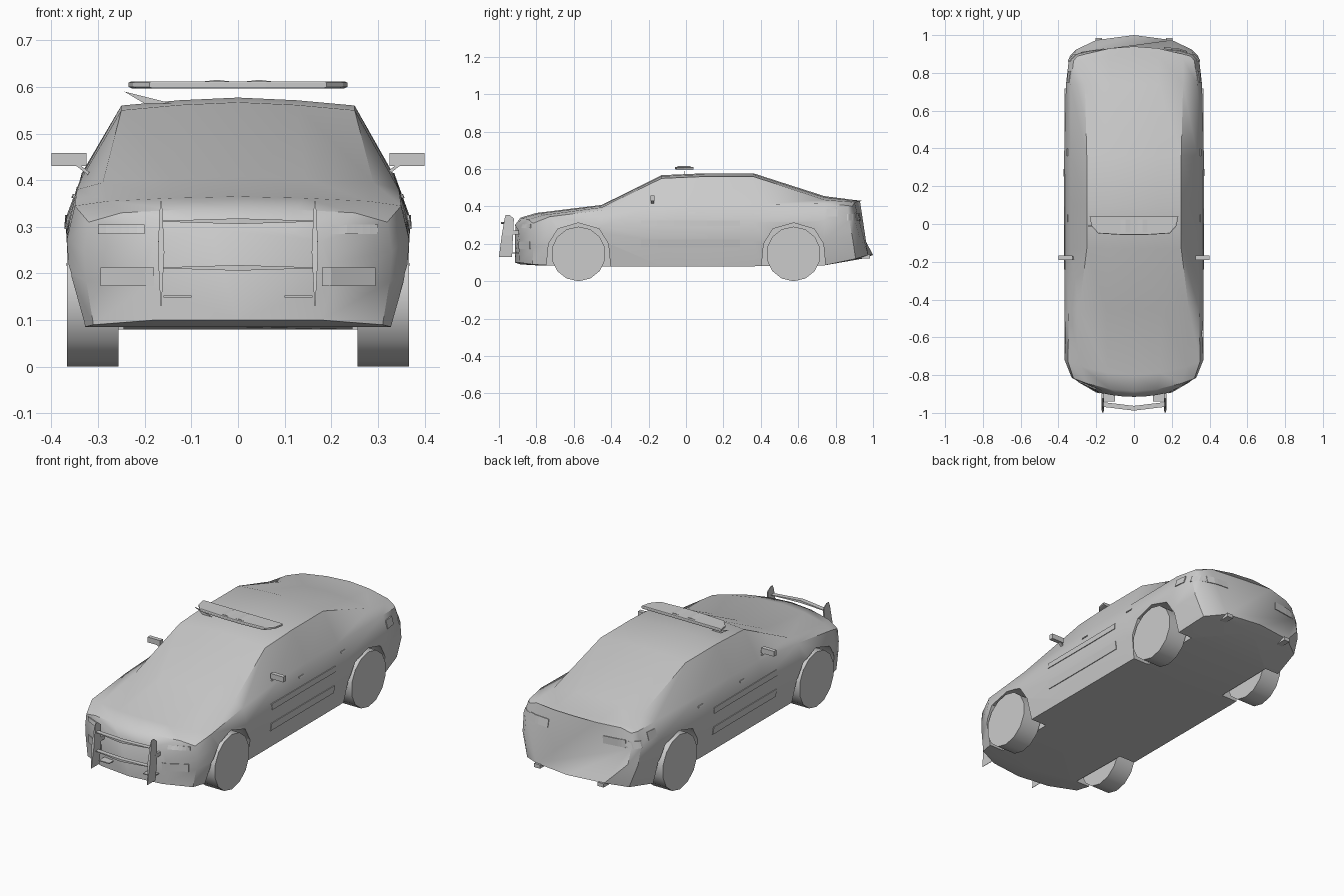
import bpy, bmesh, math
from mathutils import Vector
from mathutils.bvhtree import BVHTree

if "Cube" in bpy.data.objects:
    bpy.data.objects.remove(bpy.data.objects["Cube"])

grey = bpy.data.materials.new("plain grey")
grey.use_nodes = True
grey.diffuse_color = (0.6, 0.6, 0.6, 1)
grey.node_tree.nodes["Principled BSDF"].inputs["Base Color"].default_value = grey.diffuse_color


def make(name, verts, faces, smooth=None):
    """Mesh object with outward normals, smooth below the given angle."""
    mesh = bpy.data.meshes.new(name)
    mesh.from_pydata([tuple(v) for v in verts], [], faces)
    bm = bmesh.new()
    bm.from_mesh(mesh)
    bmesh.ops.recalc_face_normals(bm, faces=bm.faces)
    bm.to_mesh(mesh)
    bm.free()
    mesh.materials.append(grey)
    obj = bpy.data.objects.new(name, mesh)
    bpy.context.collection.objects.link(obj)
    if smooth:
        shade(obj, smooth)
    return obj


def shade(obj, angle):
    bpy.ops.object.select_all(action="DESELECT")
    obj.select_set(True)
    bpy.context.view_layer.objects.active = obj
    bpy.ops.object.shade_smooth_by_angle(angle=math.radians(angle))


def loft(name, rings, smooth=None):
    """Skin closed rings of equal length and cap both ends."""
    n = len(rings[0])
    faces = [(r * n + i, r * n + (i + 1) % n, (r + 1) * n + (i + 1) % n, (r + 1) * n + i)
             for r in range(len(rings) - 1) for i in range(n)]
    faces += [tuple(range(n)), tuple(range((len(rings) - 1) * n, len(rings) * n))]
    return make(name, [v for ring in rings for v in ring], faces, smooth)


def side_prism(name, outline, x0, x1, smooth=None):
    """Extrude a (y, z) outline across x."""
    return loft(name, [[(x, y, z) for y, z in outline] for x in (x0, x1)], smooth)


def box(name, low, high):
    (x0, y0, z0), (x1, y1, z1) = low, high
    return side_prism(name, [(y0, z0), (y1, z0), (y1, z1), (y0, z1)], x0, x1)


# Body sections: y, bow, lean, floor z, floor w, side w, shoulder w, shoulder z, roof w, roof z, top z
sections = [
    (-.915, .09, 0, .10, .18, .20, .18, .27, .12, .285, .30),
    (-.885, .09, 0, .09, .31, .33, .32, .31, .25, .33, .34),
    (-.80, .08, 0, .085, .33, .367, .35, .345, .28, .355, .365),
    (-.45, 0, 0, .08, .34, .368, .345, .38, .29, .395, .408),
    (-.13, 0, 0, .08, .34, .368, .335, .405, .25, .55, .567),
    (.10, 0, 0, .08, .34, .368, .335, .41, .25, .56, .577),
    (.36, 0, 0, .08, .34, .37, .335, .41, .25, .56, .577),
    (.74, 0, 0, .085, .33, .36, .335, .415, .26, .435, .455),
    (.94, -.05, .18, .12, .30, .345, .32, .405, .26, .425, .435),
    (1.0, -.09, .25, .14, .20, .31, .30, .40, .25, .42, .43),
]


def body_ring(y, bow, lean, zf, wf, ws, wt, zt, wr, zr, top):
    mid = zf + (zt - zf) * .72
    half = [(wf, zf), (ws * .985, zf + (zt - zf) * .42), (ws, mid), (wt, zt), (wr, zr), (wr * .5, (zr + 2 * top) / 3)]
    points = [(0, zf)] + half + [(0, top)] + [(-x, z) for x, z in reversed(half)]
    return [(x, y + bow * (x / .37) ** 2 - lean * max(0, z - .19), z) for x, z in points]


body = loft("body", [body_ring(*s) for s in sections])
surface = BVHTree.FromPolygons([v.co for v in body.data.vertices],
                               [tuple(p.vertices) for p in body.data.polygons])

# Wheel arches
arch = [(-.175, .04), (-.16, .2), (-.11, .28), (0, .312), (.11, .28), (.16, .2), (.175, .04)]
for axle in (-.575, .575):
    for side in (-1, 1):
        cutter = side_prism("arch_cutter", [(axle + y, z) for y, z in arch], side * .245, side * .5)
        cutter.hide_render = True
        mod = body.modifiers.new("arch", "BOOLEAN")
        mod.object = cutter
        mod.solver = "EXACT"
        bpy.context.view_layer.objects.active = body
        bpy.ops.object.modifier_apply(modifier=mod.name)
        bpy.data.objects.remove(cutter)
shade(body, 40)

# Wheels
for end, axle in (("front", -.575), ("rear", .575)):
    for side, label in ((-1, "right"), (1, "left")):
        rim = [(axle + .146 * math.cos(a), .146 + .146 * math.sin(a))
               for a in (math.tau * (i + .5) / 14 for i in range(14))]
        side_prism(f"{end}_{label}_wheel", rim, side * .256, side * .367, 35)


def panel(name, corners, ray, steps=6):
    """Thin plate laid on the body; corners are two opposite points in the plane across the ray."""
    ray = Vector(ray)
    (a0, b0), (a1, b1) = corners
    points = []
    for layer in (-.002, .004):
        for i in range(steps + 1):
            for b in (b0, b1):
                a = a0 + (a1 - a0) * i / steps
                start = Vector((0, a, b)) if ray.x else Vector((a, 0, b))
                hit = surface.ray_cast(start - ray * 2, ray)[0]
                points.append((hit or start) - ray * layer)
    n = 2 * (steps + 1)
    rings = [[points[2 * i], points[2 * i + 1], points[n + 2 * i + 1], points[n + 2 * i]]
             for i in range(steps + 1)]
    loft(name, rings)


# Trim on both sides
side_trim = {
    "lower_side_strip": ((-.24, .18), (.29, .222)),
    "upper_side_strip": ((-.24, .295), (.29, .325)),
    "front_door_handle": ((.01, .362), (.05, .37)),
    "rear_door_handle": ((.36, .362), (.40, .37)),
    "rear_quarter_light": ((.75, .345), (.81, .385)),
    "tail_light_side": ((.86, .325), (.915, .36)),
}
for side, label in ((-1, "right"), (1, "left")):
    for name, corners in side_trim.items():
        panel(f"{label}_{name}", corners, (-side, 0, 0))
    panel(f"{label}_fog_lamp", ((side * .18, .173), (side * .295, .213)), (0, 1, 0))
    panel(f"{label}_headlight", ((side * .2, .285), (side * .3, .305)), (0, 1, 0))
    panel(f"{label}_tail_light", ((side * .16, .325), (side * .28, .365)), (0, -1, 0))

    # Mirror with arm
    box(f"{label}_mirror", (side * .325, -.19, .43), (side * .4, -.168, .458))
    loft(f"{label}_mirror_arm", [[(side * x, -.18 + dy, z + dz) for dy, dz in
         ((-.008, -.004), (.008, -.004), (.008, .004), (-.008, .004))]
         for x, z in ((.315, .41), (.35, .437))])

    # Exhaust pipe
    box(f"{label}_exhaust", (side * .17, .88, .122), (side * .205, .985, .142))

    # Push bar upright, thickest in the middle, with brackets
    x = side * .165
    rings = [[(x - t, y0, z), (x + t, y0, z), (x + t, y1, z), (x - t, y1, z)]
             for z, y0, y1, t in ((.13, -1, -.93, .001), (.245, -.985, -.925, .007), (.335, -.97, -.92, .003),
                                  (.355, -.963, -.945, .001))]
    loft(f"{label}_push_bar_upright", rings)
    box(f"{label}_upper_bracket", (x - .006, -.94, .25), (x + .006, -.86, .27))
    box(f"{label}_lower_bracket", (side * .1, -.94, .148), (side * .16, -.89, .153))

# Push bar crossbars
for name, z in (("upper_crossbar", .312), ("lower_crossbar", .212)):
    loft(name, [[(x, y, z - t), (x, y + .025, z - t), (x, y + .025, z + t), (x, y, z + t)]
                for x, y, t in ((-.165, -.968, .001), (0, -.988, .006), (.165, -.968, .001))])

# Roof light bar with bevelled rim and raised middle
bar = [(.235, .04), (.225, -.01), (.19, -.05), (.06, -.058)]
outline = bar + [(-x, y) for x, y in reversed(bar)]
loft("light_bar", [[(x * s, y * s, z) for x, y in outline]
                   for s, z in ((.97, .597), (1, .6), (1, .609), (.97, .612))])
for side, label in ((-1, "right"), (1, "left")):
    loft(f"{label}_light_bar_wedge", [[(side * x, y, z) for x, z in ((.01, .611), (.08, .611), (.045, .615))]
                                      for y in (-.045, .025)])

# Roof fin, on the right only
loft("roof_fin", [[(-.244, y, .59), (-.2, y, .564), (-.14, y, .564)] for y in (-.012, -.008)])
